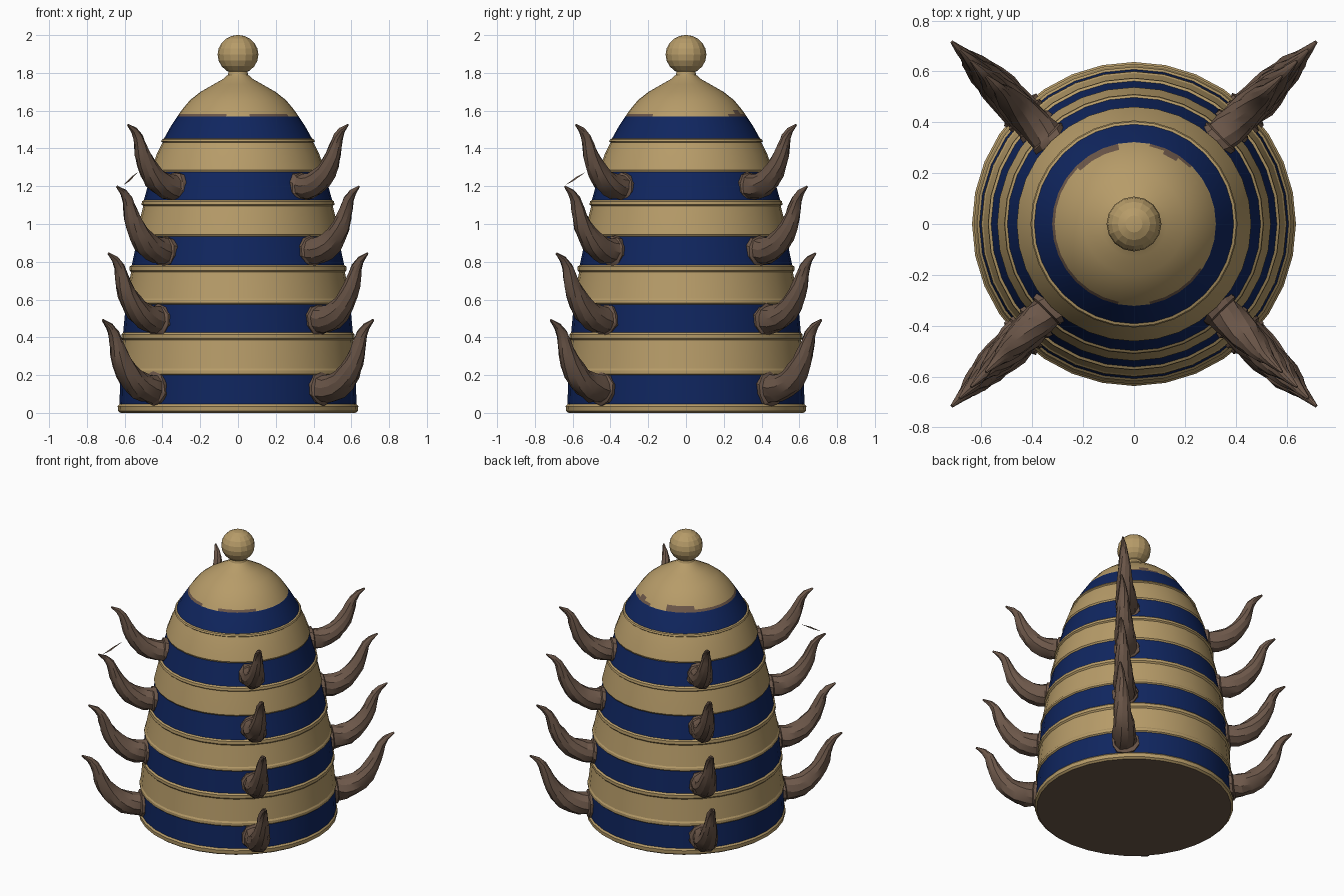
import bpy, bmesh, math, random
from mathutils import Vector

if "Cube" in bpy.data.objects:
    bpy.data.objects.remove(bpy.data.objects["Cube"])

random.seed(4)


def material(name, rgb):
    m = bpy.data.materials.new(name)
    m.diffuse_color = (*rgb, 1)
    m.use_nodes = True
    m.node_tree.nodes["Principled BSDF"].inputs["Base Color"].default_value = m.diffuse_color
    return m


TAN = material("straw tan", (0.47, 0.33, 0.14))
BLUE = material("navy blue", (0.005, 0.019, 0.115))
BROWN = material("horn brown", (0.15, 0.095, 0.067))
MATS = [TAN, BLUE, BROWN]


def finish(bm, name, mats, smooth=None):
    bmesh.ops.recalc_face_normals(bm, faces=bm.faces)
    me = bpy.data.meshes.new(name)
    bm.to_mesh(me)
    bm.free()
    ob = bpy.data.objects.new(name, me)
    bpy.context.collection.objects.link(ob)
    for m in mats:
        me.materials.append(m)
    if smooth:
        bpy.ops.object.select_all(action='DESELECT')
        ob.select_set(True)
        bpy.context.view_layer.objects.active = ob
        bpy.ops.object.shade_smooth_by_angle(angle=math.radians(smooth))
    return ob


def skin(bm, rings, cap_start=True, cap_end=True):
    """Bridge rings of vertices; returns the faces row by row."""
    rows, n = [], len(rings[0])
    for a, b in zip(rings, rings[1:]):
        rows.append([bm.faces.new((a[i], a[(i + 1) % n], b[(i + 1) % n], b[i]))
                     for i in range(n)])
    start = bm.faces.new(rings[0]) if cap_start else None
    if cap_end:
        bm.faces.new(rings[-1])
    return rows, start


# Banded dome: (height, radius, colour of the strip above; 0 tan, 1 blue, 2 brown)
profile = [(0, .622, 0), (.01, .635, 0), (.035, .637, 0), (.046, .628, 1),
           (.20, .622, 0), (.207, .630, 0), (.225, .630, 0), (.235, .624, 0),
           (.385, .609, 0), (.395, .618, 0), (.415, .618, 0), (.425, .608, 1),
           (.575, .594, 0), (.582, .601, 0), (.597, .599, 0), (.605, .593, 0),
           (.745, .566, 0), (.755, .575, 0), (.775, .573, 0), (.782, .562, 1),
           (.935, .531, 0), (.945, .538, 0), (.96, .535, 0),
           (1.095, .502, 0), (1.103, .511, 0), (1.12, .508, 0), (1.128, .498, 1),
           (1.275, .457, 0), (1.285, .461, 0), (1.37, .430, 0),
           (1.432, .400, 0), (1.438, .407, 0), (1.448, .402, 0), (1.452, .392, 1),
           (1.515, .357, 1), (1.568, .322, 0), (1.583, .312, 0), (1.603, .298, 0),
           (1.656, .254, 0), (1.70, .198, 0), (1.74, .128, 0), (1.768, .078, 0),
           (1.79, .054, 0), (1.815, .048, 0)]
SIDES = 32
bm = bmesh.new()
rings = [[bm.verts.new((r * math.cos(2 * math.pi * i / SIDES),
                        r * math.sin(2 * math.pi * i / SIDES), z))
          for i in range(SIDES)] for z, r, c in profile]
rows, base = skin(bm, rings)
base.material_index = 2
for row, (z, r, c) in zip(rows, profile):
    for f in row:
        f.material_index = c
        p = f.calc_center_median()
        a = math.degrees(math.atan2(p.y, p.x)) % 360
        # worn brown edge around the crown
        if 1.56 < z < 1.58 and (100 < a < 255 or 285 < a < 330 or 50 < a < 75):
            f.material_index = 2
        if 1.58 < z < 1.60 and (105 < a < 135 or 52 < a < 72):
            f.material_index = 2
finish(bm, "banded_dome", MATS, 14)

# Round knob on top
bm = bmesh.new()
bmesh.ops.create_uvsphere(bm, u_segments=16, v_segments=10, radius=.108)
for v in bm.verts:
    v.co.z = v.co.z * .96 + 1.897
finish(bm, "top_knob", [TAN], 15)

# Horn: (distance from dome, height, radius), curving outward then up
horn_path = [(-.10, -.005, .075), (-.035, 0, .080), (-.025, 0, .090),
             (.008, 0, .090), (.016, .002, .077), (.06, .004, .077),
             (.11, .02, .073), (.16, .05, .068), (.205, .095, .060),
             (.24, .145, .053), (.265, .195, .045), (.283, .245, .037),
             (.302, .295, .029), (.335, .335, .020), (.385, .367, .006)]
HORN_SIDES = 10


def horn(name, angle, dome_radius, height, scale):
    out = Vector((math.cos(angle), math.sin(angle), 0))
    side = Vector((-out.y, out.x, 0))
    up = Vector((0, 0, 1))
    pts = [out * (dome_radius + d * scale) + up * (height + z * scale)
           for d, z, r in horn_path]
    bm = bmesh.new()
    rings = []
    for k, p in enumerate(pts):
        t = (pts[min(k + 1, len(pts) - 1)] - pts[max(k - 1, 0)]).normalized()
        n = t.cross(side)
        ring = []
        for i in range(HORN_SIDES):
            a = 2 * math.pi * i / HORN_SIDES + k * .12
            # rough, gnarled surface
            r = horn_path[k][2] * scale * random.uniform(.91, 1.07)
            ring.append(bm.verts.new(p + (side * math.cos(a) + n * math.sin(a)) * r))
        rings.append(ring)
    skin(bm, rings)
    finish(bm, name, [BROWN], 25)


# Four tiers of four horns on the diagonals
tiers = [(.628, .125, 1), (.600, .492, .96), (.548, .857, .93), (.477, 1.195, .90)]
for t, (radius, height, scale) in enumerate(tiers, 1):
    for q in range(4):
        horn(f"horn_tier{t}_{q + 1}", math.pi * (.25 + .5 * q), radius, height, scale)

# Thin splinter at one horn tip
bm = bmesh.new()
bm.faces.new([bm.verts.new(p) for p in
              ((-.61, -.64, 1.205), (-.575, -.60, 1.225), (-.53, -.53, 1.275),
               (-.565, -.58, 1.25))])
finish(bm, "horn_splinter", [BROWN])
